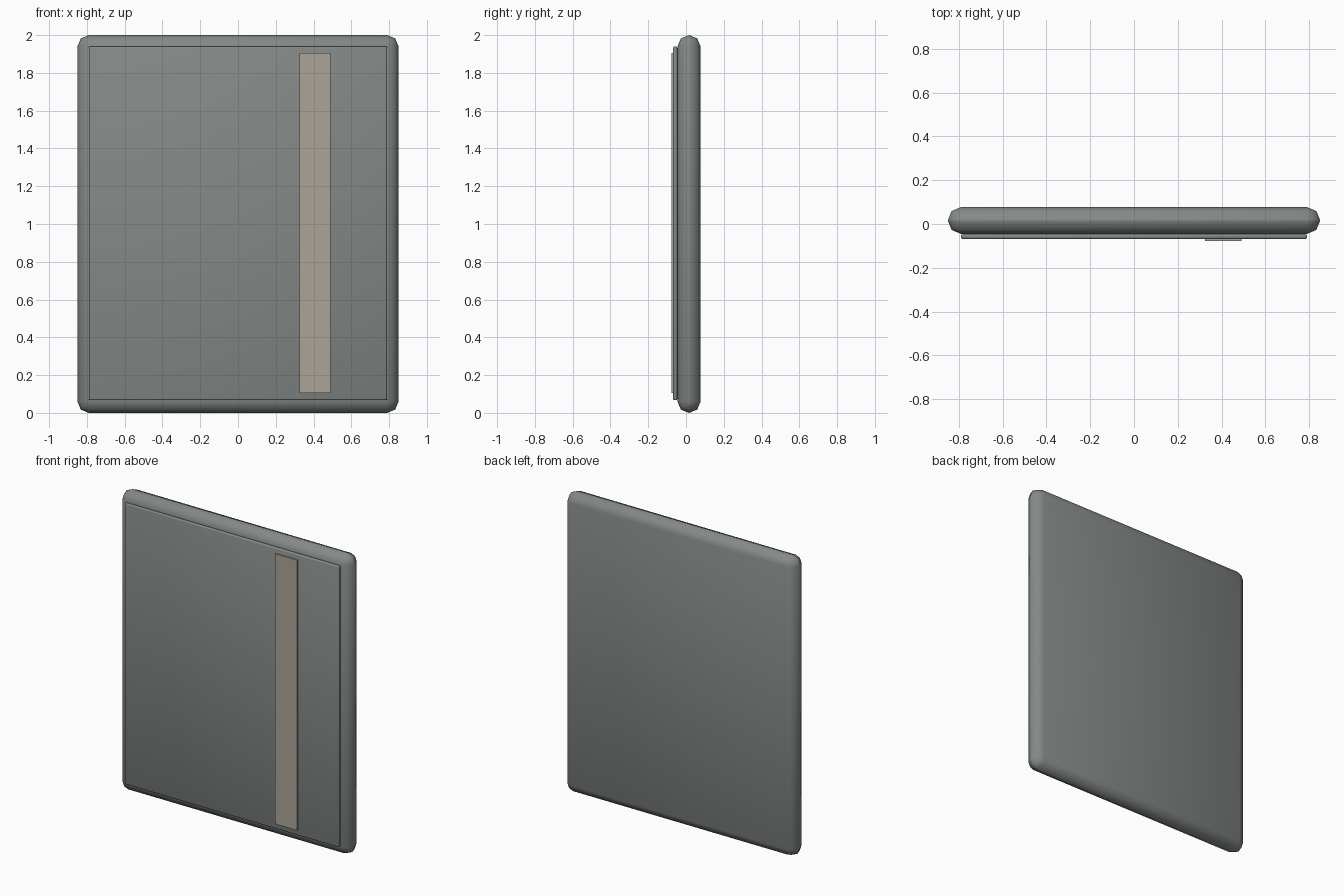
import bpy, math

if "Cube" in bpy.data.objects:
    bpy.data.objects.remove(bpy.data.objects["Cube"])


def material(name, color):
    m = bpy.data.materials.new(name)
    m.diffuse_color = (*color, 1)
    m.use_nodes = True
    m.node_tree.nodes["Principled BSDF"].inputs["Base Color"].default_value = m.diffuse_color
    return m


def box(name, lo, hi, mat, bevel=0.0, segments=2):
    """Box between two corners, with optional rounded edges."""
    bpy.ops.mesh.primitive_cube_add(
        size=1, location=[(a + b) / 2 for a, b in zip(lo, hi)])
    ob = bpy.context.object
    ob.name = name
    ob.scale = [b - a for a, b in zip(lo, hi)]
    bpy.ops.object.transform_apply(location=False, rotation=False, scale=True)
    ob.data.materials.append(mat)
    if bevel:
        mod = ob.modifiers.new("rounded_edges", 'BEVEL')
        mod.width = bevel
        mod.segments = segments
        bpy.ops.object.modifier_apply(modifier=mod.name)
        bpy.ops.object.shade_smooth_by_angle(angle=math.radians(50))
    return ob


grey = material("grey", (0.23, 0.25, 0.245))
beige = material("beige", (0.41, 0.37, 0.31))

# Thick rounded slab
box("door_slab", (-0.85, -0.045, 0), (0.85, 0.077, 2), grey, 0.06)
# Thin panel on the front
box("front_panel", (-0.79, -0.069, 0.067), (0.79, -0.046, 1.94), grey, 0.008)
# Flat vertical strip on the panel
box("vertical_strip", (0.325, -0.077, 0.105), (0.49, -0.067, 1.905), beige)
